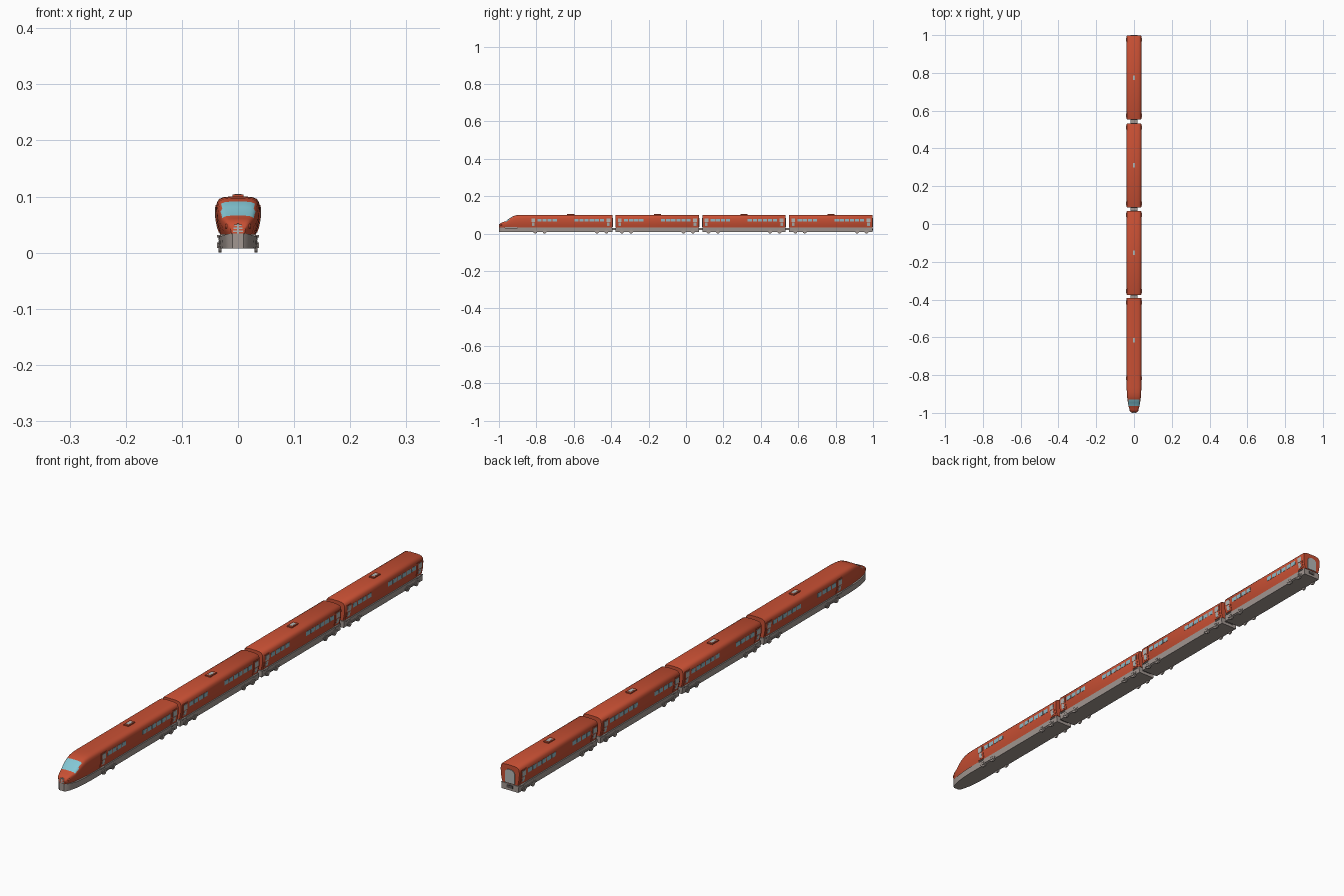
import bpy, bmesh, math
from mathutils import Matrix

if "Cube" in bpy.data.objects:
    bpy.data.objects.remove(bpy.data.objects["Cube"])


def material(name, rgb):
    m = bpy.data.materials.new(name)
    m.diffuse_color = (*rgb, 1)
    m.use_nodes = True
    m.node_tree.nodes["Principled BSDF"].inputs["Base Color"].default_value = m.diffuse_color
    return m


ORANGE = material("orange red", (0.58, 0.08, 0.034))
GREY = material("warm grey", (0.36, 0.31, 0.285))
PALE = material("pale grey", (0.45, 0.47, 0.46))
GLASS = material("light blue glass", (0.23, 0.57, 0.66))
WINDOW = material("dull blue window", (0.28, 0.48, 0.55))
DARK = material("dark grey", (0.10, 0.085, 0.08))

CENTRES = [-0.616, -0.153, 0.310, 0.775]
HALF = 0.223


def finish(name, bm, mats, smooth=None):
    bmesh.ops.recalc_face_normals(bm, faces=bm.faces[:])
    me = bpy.data.meshes.new(name)
    bm.to_mesh(me)
    bm.free()
    for m in mats:
        me.materials.append(m)
    ob = bpy.data.objects.new(name, me)
    bpy.context.collection.objects.link(ob)
    if smooth:
        bpy.context.view_layer.objects.active = ob
        ob.select_set(True)
        bpy.ops.object.shade_smooth_by_angle(angle=math.radians(smooth))
        ob.select_set(False)
    return ob


def add_box(bm, x0, x1, y0, y1, z0, z1):
    m = Matrix.Translation(((x0 + x1) / 2, (y0 + y1) / 2, (z0 + z1) / 2))
    bmesh.ops.create_cube(bm, size=1, matrix=m @ Matrix.Diagonal((x1 - x0, y1 - y0, z1 - z0, 1)))


def loft(sections):
    # sections: list of closed rings with equal point counts
    bm = bmesh.new()
    rings = [[bm.verts.new(p) for p in s] for s in sections]
    n = len(rings[0])
    for a, b in zip(rings, rings[1:]):
        for i in range(n):
            j = (i + 1) % n
            bm.faces.new((a[i], a[j], b[j], b[i]))
    bm.faces.new(rings[0])
    bm.faces.new(rings[-1])
    return bm


# Half cross-section of a coach (x share, z share), floor to roof
SHAPE = [(0.82, 0), (0.91, 0.2), (0.985, 0.42), (1, 0.72), (0.96, 0.85),
         (0.86, 0.935), (0.68, 0.98), (0.35, 1)]
FLOOR = 0.032


def ring(y, w, top, floor=FLOOR):
    half = [(w * a, y, floor + (top - floor) * b) for a, b in SHAPE]
    return half + [(-x, yy, z) for x, yy, z in reversed(half)]


def side_x(z):
    t = (z - FLOOR) / (0.1 - FLOOR)
    for (a, b), (c, d) in zip(SHAPE, SHAPE[1:]):
        if t <= d:
            return 0.039 * (a + (c - a) * (t - b) / (d - b))
    return 0.03


def add_panel(bm, y0, y1, z0, z1, out):
    # plate hugging the curved side wall, on both sides
    zs = [z0 + (z1 - z0) * i / 4 for i in range(5)]
    for s in (-1, 1):
        prof = [(s * (side_x(z) + out), z) for z in zs] + [(s * (side_x(z) - 0.002), z) for z in reversed(zs)]
        a = [bm.verts.new((x, y0, z)) for x, z in prof]
        b = [bm.verts.new((x, y1, z)) for x, z in prof]
        n = len(prof)
        for i in range(n):
            j = (i + 1) % n
            bm.faces.new((a[i], a[j], b[j], b[i]))
        for i in range(4):
            for r in (a, b):
                bm.faces.new((r[i], r[i + 1], r[n - 2 - i], r[n - 1 - i]))


# Leading coach with streamlined nose: (y, half width, roof height)
NOSE = [(-0.999, 0.013, 0.046), (-0.993, 0.019, 0.055), (-0.981, 0.024, 0.061), (-0.964, 0.029, 0.066),
        (-0.945, 0.0325, 0.081), (-0.928, 0.035, 0.091), (-0.912, 0.0365, 0.097), (-0.89, 0.038, 0.0995),
        (-0.865, 0.039, 0.1), (-0.616 + HALF, 0.039, 0.1)]
bm = loft([ring(*s) for s in NOSE])
bm.normal_update()
for f in bm.faces:
    c = f.calc_center_median()
    if -0.964 < c.y < -0.928 and c.z > 0.066 and abs(c.x) < 0.029:
        f.material_index = 1
finish("lead_coach_body", bm, [ORANGE, GLASS], 35)

# Lower nose skirt and chassis of the leading coach
SKIRT = [(-1.0, 0.010), (-0.993, 0.018), (-0.98, 0.023), (-0.955, 0.029), (-0.92, 0.033),
         (-0.88, 0.035), (-0.616 + HALF, 0.035)]
bm = loft([[(w, y, 0.03 + max(0, -y - 0.96) * 0.1), (-w, y, 0.03 + max(0, -y - 0.96) * 0.1),
            (-w * 0.94, y, 0.007), (w * 0.94, y, 0.007)] for y, w in SKIRT])
finish("lead_chassis", bm, [GREY], 35)

# Sill joining body and chassis on the leading coach
bm = bmesh.new()
add_box(bm, -0.031, 0.031, -0.9, -0.395, 0.027, 0.034)
finish("lead_sill", bm, [GREY])

# Nose grille: upright bar with stacked slats
bm = bmesh.new()
add_box(bm, -0.0015, 0.0015, -1.0, -0.99, 0.028, 0.052)
for i in range(4):
    w = 0.009 - 0.001 * abs(i - 1)
    add_box(bm, -w, w, -1.0, -0.99, 0.031 + 0.0055 * i, 0.0335 + 0.0055 * i)
finish("nose_grille", bm, [PALE])

# Headlights
bm = bmesh.new()
for s in (-1, 1):
    bmesh.ops.create_uvsphere(bm, u_segments=12, v_segments=8, radius=0.005,
                              matrix=Matrix.Translation((s * 0.0185, -0.987, 0.047)))
finish("headlights", bm, [ORANGE], 40)

for k, c in enumerate(CENTRES):
    n = k + 1
    y0, y1 = c - HALF, c + HALF
    # Coach body and chassis
    if k:
        finish(f"coach_body_{n}", loft([ring(y0, 0.037, 0.098), ring(y0 + 0.004, 0.039, 0.1),
                                        ring(y1 - 0.004, 0.039, 0.1), ring(y1, 0.037, 0.098)]), [ORANGE], 35)
        bm = loft([[(0.035, y, 0.03), (-0.035, y, 0.03), (-0.033, y, 0.007), (0.033, y, 0.007)]
                   for y in (y0, y1)])
        add_box(bm, -0.031, 0.031, y0 + 0.002, y1 - 0.002, 0.027, 0.034)
        finish(f"chassis_{n}", bm, [GREY])

    # Roof unit with vent plate
    bm = bmesh.new()
    add_box(bm, -0.010, 0.010, c - 0.019, c + 0.019, 0.097, 0.1035)
    finish(f"roof_unit_{n}", bm, [ORANGE])
    bm = bmesh.new()
    add_box(bm, -0.006, 0.006, c - 0.012, c + 0.012, 0.103, 0.1042)
    finish(f"roof_vent_{n}", bm, [PALE])

    # Doors at both ends, each with a glazed panel
    frame, glass, step = bmesh.new(), bmesh.new(), bmesh.new()
    for d in (-0.201, 0.201):
        add_panel(frame, c + d - 0.015, c + d + 0.015, 0.036, 0.085, 0.0015)
        add_panel(glass, c + d - 0.010, c + d + 0.010, 0.062, 0.081, 0.0022)
        add_panel(glass, c + d - 0.007, c + d + 0.007, 0.041, 0.059, 0.0022)
        for s in (-1, 1):
            x = sorted((s * 0.031, s * 0.037))
            add_box(step, *x, c + d - 0.012, c + d + 0.012, 0.027, 0.031)
    finish(f"door_frames_{n}", frame, [ORANGE])
    finish(f"door_glass_{n}", glass, [PALE])
    finish(f"door_steps_{n}", step, [GREY])

    # Side windows in two groups
    bm = bmesh.new()
    for start, count in ((-0.178, 4), (0.020, 6)):
        for i in range(count):
            a = c + start + i * 0.027
            add_panel(bm, a, a + 0.022, 0.064, 0.079, 0.0008)
    finish(f"side_windows_{n}", bm, [WINDOW])

    # Arched end doors facing the gaps
    bm = bmesh.new()
    for end, sgn in ((y0, -1), (y1, 1)):
        if sgn < 0 and k == 0:
            continue
        arch = [(-0.019, 0.034), (0.019, 0.034)] + [
            (0.019 * math.cos(t * math.pi / 8), 0.07 + 0.013 * math.sin(t * math.pi / 8)) for t in range(9)]
        f = bm.faces.new([bm.verts.new((x, end - sgn * 0.003, z)) for x, z in arch])
        r = bmesh.ops.extrude_face_region(bm, geom=[f])
        for v in r["geom"]:
            if isinstance(v, bmesh.types.BMVert):
                v.co.y += sgn * 0.005
    finish(f"end_doors_{n}", bm, [PALE])

    # Bogies: wheels, axle boxes and side frames
    wheels, frames = bmesh.new(), bmesh.new()
    for b in (-0.165, 0.165):
        for s in (-1, 1):
            x = sorted((s * 0.031, s * 0.0358))
            add_box(frames, *x, c + b - 0.04, c + b + 0.04, 0.011, 0.016)
            for a in (-0.025, 0.025):
                m = Matrix.Translation((s * 0.032, c + b + a, 0.0105)) @ Matrix.Rotation(math.pi / 2, 4, 'Y')
                bmesh.ops.create_cone(wheels, cap_ends=True, segments=16, radius1=0.0105,
                                      radius2=0.0105, depth=0.006, matrix=m)
                x2 = sorted((s * 0.033, s * 0.0375))
                add_box(frames, *x2, c + b + a - 0.005, c + b + a + 0.005, 0.008, 0.018)
    finish(f"wheels_{n}", wheels, [GREY], 35)
    finish(f"bogie_frames_{n}", frames, [GREY])

    # Couplers between coaches, and the tail buffer
    bm = bmesh.new()
    if k < 3:
        add_box(bm, -0.018, 0.018, y1 - 0.01, CENTRES[k + 1] - HALF + 0.01, 0.018, 0.029)
        finish(f"coupler_{n}", bm, [GREY])
    else:
        add_box(bm, -0.012, 0.012, y1 - 0.01, 1.0, 0.016, 0.026)
        finish("tail_coupler", bm, [DARK])
